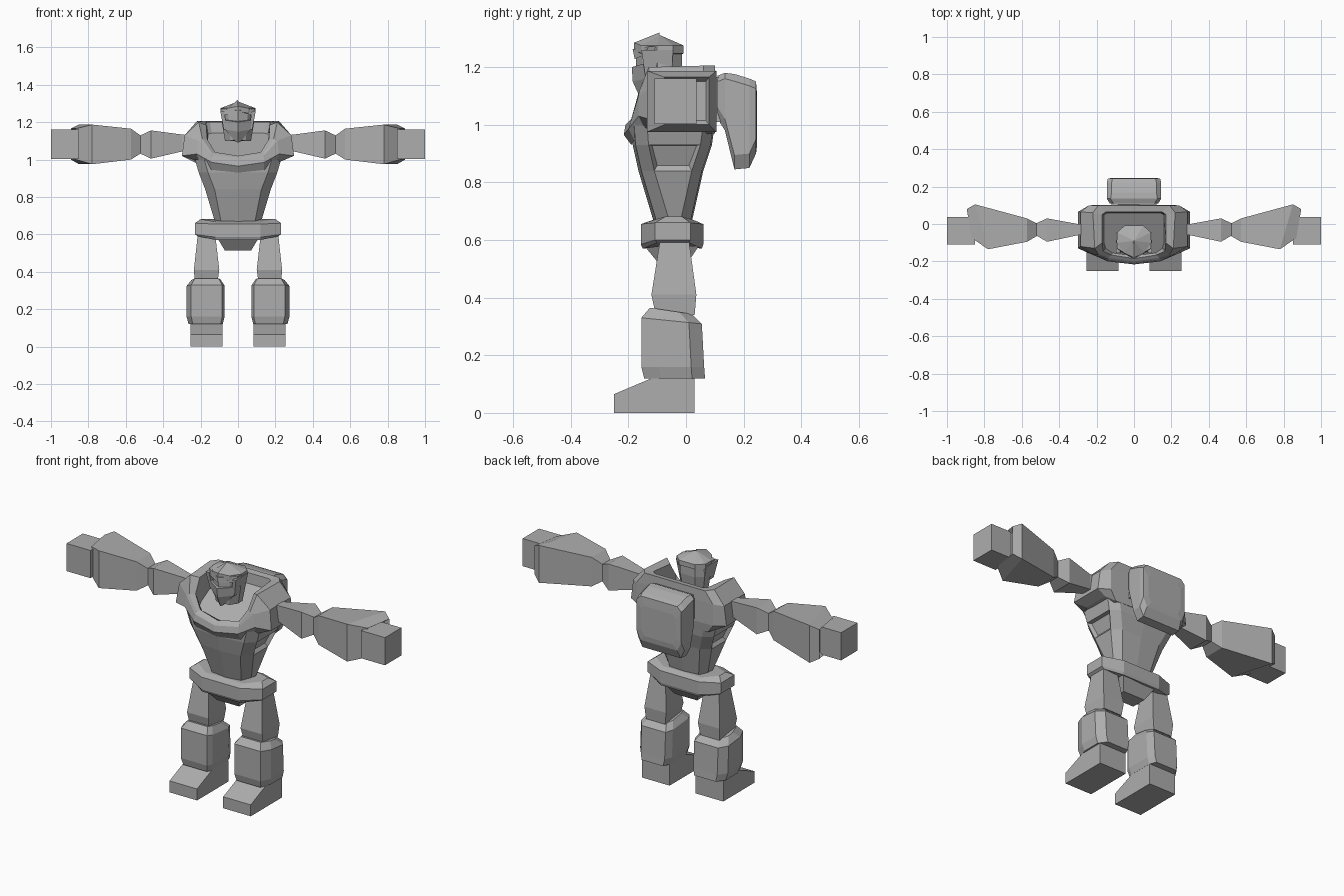
import bpy, bmesh
from mathutils import Vector

if "Cube" in bpy.data.objects:
    bpy.data.objects.remove(bpy.data.objects["Cube"])

grey = bpy.data.materials.new("plain_grey")
grey.diffuse_color = (0.42, 0.42, 0.42, 1)
grey.use_nodes = True
grey.node_tree.nodes["Principled BSDF"].inputs["Base Color"].default_value = grey.diffuse_color


def finish(name, bm, mirror=False):
    bmesh.ops.recalc_face_normals(bm, faces=bm.faces)
    mesh = bpy.data.meshes.new(name)
    bm.to_mesh(mesh)
    bm.free()
    mesh.materials.append(grey)
    ob = bpy.data.objects.new(name, mesh)
    bpy.context.collection.objects.link(ob)
    if mirror:
        ob.modifiers.new("mirror", 'MIRROR').use_mirror_merge = False
    return ob


def loft(rings):
    """Skin a stack of equal-length rings and cap both ends."""
    bm = bmesh.new()
    vs = [[bm.verts.new(p) for p in r] for r in rings]
    n = len(vs[0])
    for a, b in zip(vs, vs[1:]):
        for i in range(n):
            j = (i + 1) % n
            bm.faces.new((a[i], a[j], b[j], b[i]))
    bm.faces.new(vs[0])
    bm.faces.new(vs[-1])
    return bm


def sym(half):
    """Close a half ring (first and last points on x = 0) across x."""
    return half + [(-x, y, z) for x, y, z in half[-2:0:-1]]


def box_ring(z, x0, x1, y0, y1, c=0.0):
    """Rectangle at height z, with corners cut by c if given."""
    if not c:
        return [(x0, y0, z), (x1, y0, z), (x1, y1, z), (x0, y1, z)]
    return [(x0 + c, y0, z), (x1 - c, y0, z), (x1, y0 + c, z), (x1, y1 - c, z),
            (x1 - c, y1, z), (x0 + c, y1, z), (x0, y1 - c, z), (x0, y0 + c, z)]


def arm_ring(x, y0, y1, z0, z1, slant=0.0):
    """Rectangle across the arm; slant pushes the rear edge outward."""
    return [(x, y0, z0), (x + slant, y1, z0), (x + slant, y1, z1), (x, y0, z1)]


def inset_face(bm, direction, centre, thickness, depth):
    """Inset the face that looks along direction and lies nearest to centre."""
    bmesh.ops.recalc_face_normals(bm, faces=bm.faces)
    faces = [f for f in bm.faces if f.normal.dot(Vector(direction)) > 0.7]
    f = min(faces, key=lambda f: (f.calc_center_median() - Vector(centre)).length)
    bmesh.ops.inset_individual(bm, faces=[f], thickness=thickness, depth=depth)


# Feet: wedge profile swept across x
side = [(-.25, 0), (.03, 0), (.03, .12), (-.12, .12), (-.25, .065)]
finish("foot", loft([[(x, y, z) for y, z in side] for x in (.082, .255)]), True)

# Shins: bevelled blocks with a bulging outer side
def shin_ring(z, k, y0, y1, lift=0.0):
    pts = [(.085, y0), (.25, y0), (.275, y0 + .06), (.275, y1 - .045),
           (.24, y1), (.09, y1), (.072, y1 - .04), (.072, y0 + .03)]
    return [(.168 + (x - .168) * k, y, z - lift * (y - y0)) for x, y in pts]

finish("shin", loft([shin_ring(.12, .9, -.145, .066), shin_ring(.16, 1, -.155, .063),
                     shin_ring(.33, 1, -.155, .055, .1),
                     shin_ring(.365, .76, -.125, .02, .15)]), True)

# Thighs
finish("thigh", loft([box_ring(.34, .11, .23, -.105, .03),
                      box_ring(.41, .1, .236, -.12, .036),
                      box_ring(.6, .122, .215, -.09, .01)]), True)

# Hips: belt with chamfered ends, and the tapered block beneath
def belt_ring(drop, z_mid, z_end, y0, y1, w):
    return sym([(0, y0, z_mid), (.12, y0, z_mid), (w, y0 + .05, z_end),
                (w, y1 - .045, z_end), (.12, y1, z_mid), (0, y1, z_mid)])

finish("belt", loft([belt_ring(0, .57, .59, -.15, .055, .215),
                     belt_ring(0, .585, .6, -.157, .06, .23),
                     belt_ring(0, .655, .66, -.157, .06, .23),
                     belt_ring(0, .668, .682, -.12, .03, .2)]))
finish("crotch", loft([box_ring(.513, -.07, .07, -.09, 0),
                       box_ring(.58, -.11, .11, -.145, .045)]))

# Waist: tapered trunk with recessed side panels
def waist_ring(z, x, y0, y1, c):
    return sym([(0, y0, z), (x - c, y0 + .01, z), (x, y0 + .055, z),
                (x, y1 - .04, z), (x - c, y1 - .005, z), (0, y1, z)])

bm = loft([waist_ring(.64, .115, -.105, .015, .03), waist_ring(.84, .175, -.165, .06, .05),
           waist_ring(.93, .21, -.185, .09, .05), waist_ring(1.0, .23, -.19, .1, .05)])
for s in (1, -1):
    inset_face(bm, (s, 0, 0), (s * .2, -.05, .9), .016, -.02)
finish("waist", bm)

# Chest: faceted shell with sloping shoulders and an open collar bowl
floor = [(0, -.17), (.115, -.155), (.152, -.13), (.16, -.1), (.16, .05), (.14, .06), (0, .06)]
finish("chest", loft([sym(h) for h in (
    [(0, -.19, .93), (.14, -.18, .945), (.205, -.14, .98), (.24, -.1, 1.0),
     (.24, .05, 1.0), (.2, .09, .97), (0, .1, .97)],
    [(0, -.216, .965), (.14, -.2, .985), (.22, -.165, 1.03), (.3, -.13, 1.02),
     (.3, .065, 1.02), (.24, .1, 1.02), (0, .105, 1.02)],
    [(0, -.21, 1.0), (.138, -.19, 1.02), (.21, -.165, 1.1), (.285, -.12, 1.13),
     (.285, .065, 1.13), (.24, .1, 1.14), (0, .105, 1.15)],
    [(0, -.2, 1.01), (.135, -.18, 1.03), (.19, -.165, 1.11), (.21, -.13, 1.2),
     (.22, .06, 1.205), (.19, .1, 1.205), (0, .1, 1.205)],
    [(0, -.185, 1.02), (.122, -.165, 1.04), (.165, -.145, 1.11), (.17, -.1, 1.185),
     (.17, .05, 1.2), (.15, .065, 1.2), (0, .065, 1.2)],
    [(x, y, 1.015 + (y + .17) * .55) for x, y in floor])]))

# Backpack: rounded slab hanging from the upper back
def pack_ring(y, w, z0, z1, c):
    return [(-w + c, y, z0), (w - c, y, z0), (w, y, z0 + 2 * c), (w, y, z1 - c),
            (w - c, y, z1), (-w + c, y, z1), (-w, y, z1 - c), (-w, y, z0 + 2 * c)]

finish("backpack_mount", loft([box_ring(1.01, -.12, .12, .08, .16),
                               box_ring(1.165, -.12, .12, .08, .16)]))
pack = loft([pack_ring(.11, .13, 1.02, 1.17, .02), pack_ring(.135, .145, .98, 1.18, .02),
             pack_ring(.168, .145, .845, 1.176, .025), pack_ring(.22, .145, .85, 1.16, .025),
             pack_ring(.243, .14, .9, 1.15, .025), pack_ring(.247, .11, .93, 1.1, .02)])
finish("backpack", pack)

# Arms: upper arm, flared forearm with a slanted cuff, and a box fist
finish("upper_arm", loft([arm_ring(.26, -.06, 0, 1.045, 1.13),
                          arm_ring(.3, -.06, 0, 1.043, 1.134),
                          arm_ring(.465, -.095, .03, 1.005, 1.156),
                          arm_ring(.525, -.06, .003, 1.033, 1.128)]), True)
bm = loft([arm_ring(.52, -.065, .003, 1.033, 1.128), arm_ring(.572, -.095, .03, 1.0, 1.165),
           arm_ring(.78, -.135, .105, .975, 1.187, .07),
           arm_ring(.868, -.075, .08, 1.0, 1.165, .026)])
inset_face(bm, (1, 0, 0), (.88, 0, 1.08), .02, -.02)
finish("forearm", bm, True)
finish("fist", loft([arm_ring(.85, -.11, .037, 1.003, 1.16),
                     arm_ring(1.0, -.11, .037, 1.003, 1.16)]), True)

# Head: faceted helmet with a low peaked crown
def helmet_ring(z, k=1.0):
    pts = [(0, -.18), (.055, -.155), (.093, -.1), (.09, -.045), (.05, -.008), (0, -.008)]
    return sym([(x * k, -.09 + (y + .09) * k, z + .01 * (y < -.17)) for x, y in pts])

finish("helmet", loft([helmet_ring(1.1, .75), helmet_ring(1.2, .93), helmet_ring(1.245, .93),
                       helmet_ring(1.248), helmet_ring(1.275), helmet_ring(1.31, .02)]))

# Face: pointed mask below the eye slit, cheek guards and brow
finish("face_mask", loft([
    sym([(0, -.158, 1.09), (.012, -.15, 1.095), (.012, -.08, 1.1), (0, -.08, 1.1)]),
    sym([(0, -.185, 1.15), (.068, -.14, 1.16), (.068, -.06, 1.16), (0, -.06, 1.16)]),
    sym([(0, -.188, 1.2), (.078, -.145, 1.212), (.078, -.06, 1.212), (0, -.06, 1.2)])]))
finish("cheek_guard", loft([box_ring(1.16, .058, .076, -.14, -.05),
                            box_ring(1.26, .074, .095, -.155, -.045)]), True)
finish("brow", loft([
    sym([(0, -.178, 1.228), (.08, -.145, 1.242), (.08, -.06, 1.242), (0, -.06, 1.24)]),
    sym([(0, -.185, 1.262), (.09, -.13, 1.272), (.09, -.06, 1.272), (0, -.06, 1.27)])]))
